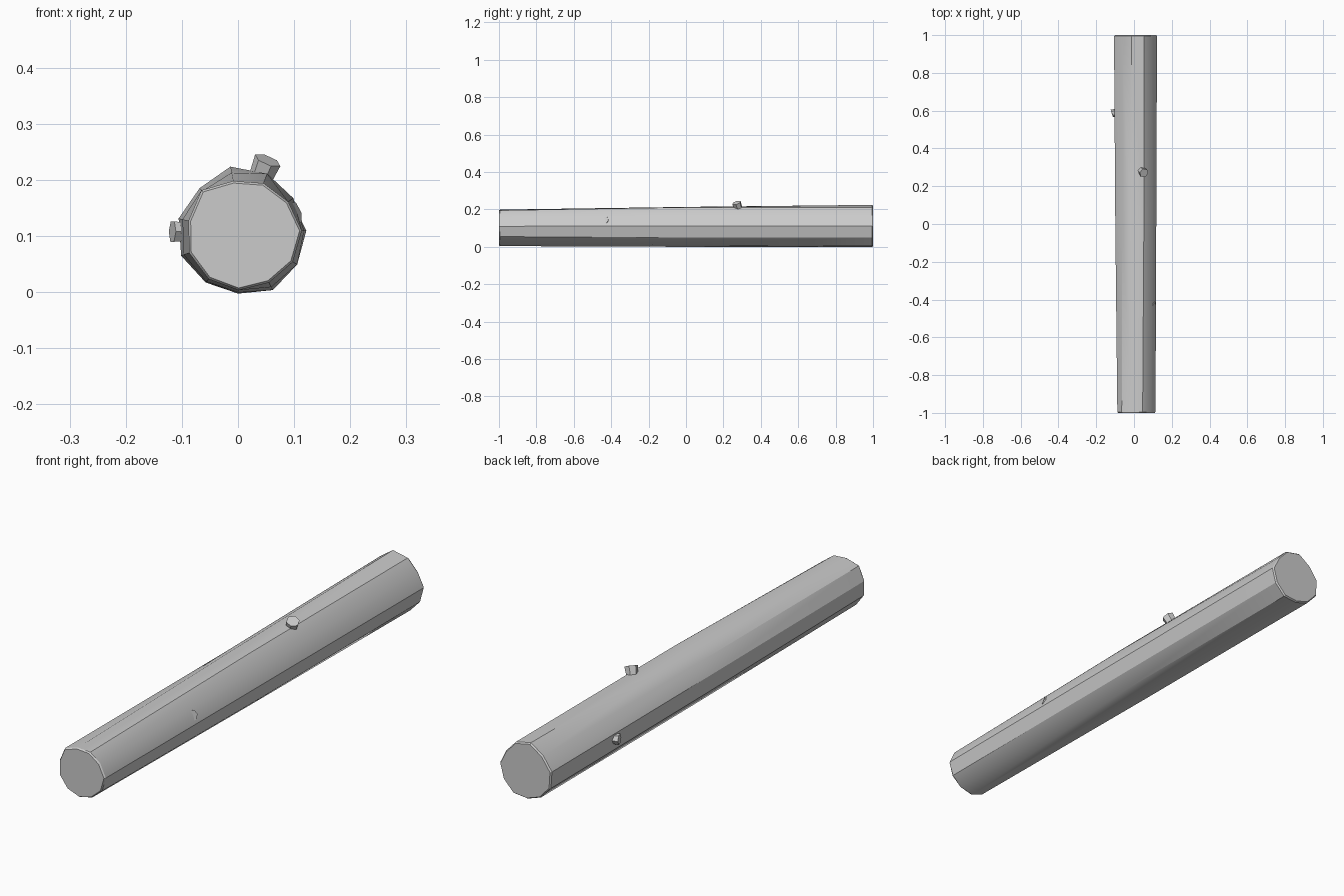
import bpy, bmesh, math
from mathutils import Vector

cube = bpy.data.objects.get("Cube")
if cube:
    bpy.data.objects.remove(cube, do_unlink=True)

GREY = (0.6, 0.6, 0.6, 1)
bark = bpy.data.materials.new("grey_wood")
bark.use_nodes = True
bark.diffuse_color = GREY
bark.node_tree.nodes["Principled BSDF"].inputs["Base Color"].default_value = GREY

SIDES = 11
CENTRE = Vector((0.01, 0, 0.104))


def finish(name, bm):
    bmesh.ops.recalc_face_normals(bm, faces=bm.faces[:])
    mesh = bpy.data.meshes.new(name)
    bm.to_mesh(mesh)
    bm.free()
    mesh.materials.append(bark)
    obj = bpy.data.objects.new(name, mesh)
    bpy.context.collection.objects.link(obj)
    bpy.ops.object.select_all(action='DESELECT')
    obj.select_set(True)
    bpy.context.view_layer.objects.active = obj
    bpy.ops.object.shade_smooth_by_angle(angle=math.radians(30))
    return obj


def loft(bm, rings):
    """Skin closed rings, closing both ends with a fan."""
    loops = [[bm.verts.new(p) for p in ring] for ring in rings]
    n = len(loops[0])
    for a, b in zip(loops, loops[1:]):
        for i in range(n):
            j = (i + 1) % n
            bm.faces.new((a[i], a[j], b[j], b[i]))
    for loop in (loops[0], loops[-1]):
        hub = bm.verts.new(sum((v.co for v in loop), Vector()) / n)
        for i in range(n):
            bm.faces.new((loop[i], loop[(i + 1) % n], hub))


# Log: uneven radii in thousandths at the front, middle and back
front = (104, 98, 97, 96, 108, 101, 103, 102, 101, 98, 101)
middle = (108, 109, 115, 111, 106, 112, 113, 108, 105, 107, 110)
back = (112, 104, 114, 122, 113, 119, 118, 110, 107, 113, 110)


def log_ring(y, radii, scale=1):
    pts = []
    for i, r in enumerate(radii):
        a = math.radians(3) + math.tau * i / SIDES
        pts.append(CENTRE + Vector((math.cos(a), 0, math.sin(a))) * r * scale / 1000
                   + Vector((0, y, 0)))
    return pts


bm = bmesh.new()
loft(bm, [log_ring(-1, front, 0.96), log_ring(-0.994, front),
          log_ring(0, middle), log_ring(0.994, back), log_ring(1, back, 0.96)])
finish("log", bm)


# Knots: short cut branch stubs leaning out of the log
def knot(name, base, tip, radius, sides=6):
    base, tip = Vector(base), Vector(tip)
    turn = (tip - base).to_track_quat('Z', 'Y')
    circle = [Vector((math.cos(math.tau * i / sides), math.sin(math.tau * i / sides), 0))
              for i in range(sides)]
    bm = bmesh.new()
    loft(bm, [[p + turn @ (c * r) for c in circle]
              for p, r in ((base, radius * 0.75), (tip, radius))])
    finish(name, bm)


knot("top_knot", (0.03, 0.29, 0.18), (0.053, 0.27, 0.235), 0.025)
knot("left_knot", (0.07, -0.42, 0.13), (0.104, -0.435, 0.142), 0.022)
knot("right_knot", (-0.07, 0.6, 0.107), (-0.117, 0.585, 0.108), 0.021)
